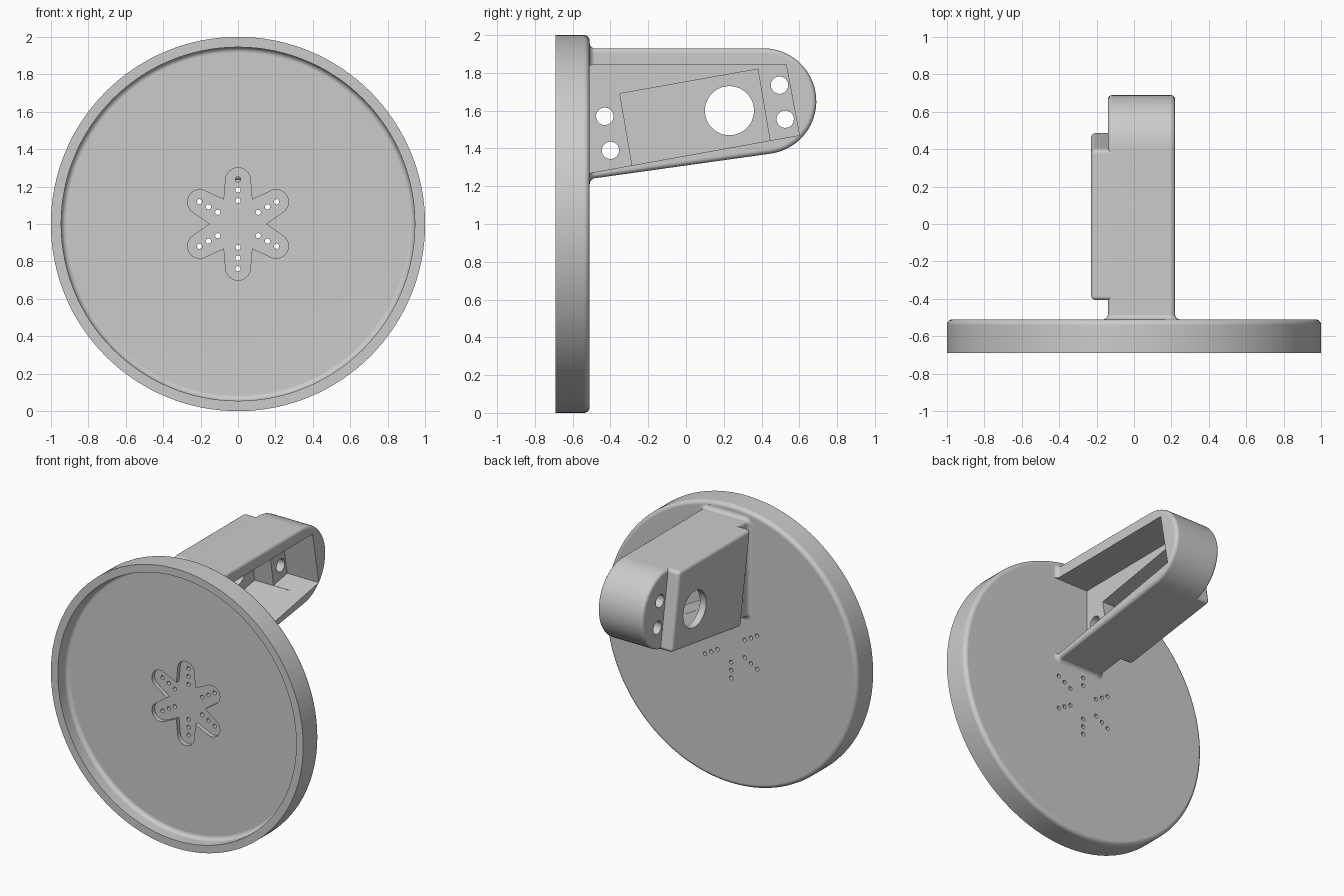
import bpy, bmesh
from math import sin, cos, pi, radians

if "Cube" in bpy.data.objects:
    bpy.data.objects.remove(bpy.data.objects["Cube"])

grey = bpy.data.materials.new("plain grey")
grey.diffuse_color = (0.6, 0.6, 0.6, 1)
grey.use_nodes = True
grey.node_tree.nodes["Principled BSDF"].inputs["Base Color"].default_value = grey.diffuse_color


def loft(name, rings):
    """Skin equal-length rings of points and cap both ends."""
    bm = bmesh.new()
    vs = [[bm.verts.new(p) for p in ring] for ring in rings]
    n = len(vs[0])
    for a, b in zip(vs, vs[1:]):
        for i in range(n):
            j = (i + 1) % n
            bm.faces.new((a[i], a[j], b[j], b[i]))
    bm.faces.new(vs[0])
    bm.faces.new(vs[-1])
    bmesh.ops.recalc_face_normals(bm, faces=bm.faces)
    me = bpy.data.meshes.new(name)
    bm.to_mesh(me)
    bm.free()
    me.materials.append(grey)
    ob = bpy.data.objects.new(name, me)
    bpy.context.collection.objects.link(ob)
    return ob


def prism_x(name, pts, x0, x1):
    return loft(name, [[(x, y, z) for y, z in pts] for x in (x0, x1)])


def prism_y(name, pts, y0, y1):
    return loft(name, [[(x, y, z) for x, z in pts] for y in (y0, y1)])


def arc(cx, cy, r, a0, a1, n):
    """Points along an arc, angles in degrees, both ends included."""
    return [(cx + r * cos(radians(a0 + (a1 - a0) * i / n)),
             cy + r * sin(radians(a0 + (a1 - a0) * i / n))) for i in range(n + 1)]


def circle(cx, cy, r, n=32):
    return arc(cx, cy, r, 0, 360, n)[:-1]


def apply_mod(ob, mod):
    bpy.context.view_layer.objects.active = ob
    bpy.ops.object.modifier_apply(modifier=mod.name)


def boolean(ob, other, op):
    m = ob.modifiers.new("bool", 'BOOLEAN')
    m.operation, m.solver, m.object = op, 'EXACT', other
    apply_mod(ob, m)
    bpy.data.objects.remove(other)


def bevel(ob, width):
    m = ob.modifiers.new("bevel", 'BEVEL')
    m.width, m.segments, m.limit_method = width, 4, 'ANGLE'
    m.angle_limit = radians(40)
    m.use_clamp_overlap = False
    apply_mod(ob, m)


def finish(ob):
    bpy.ops.object.select_all(action='DESELECT')
    ob.select_set(True)
    bpy.context.view_layer.objects.active = ob
    bpy.ops.object.shade_smooth_by_angle(angle=radians(30))
    m = ob.modifiers.new("flat faces", 'WEIGHTED_NORMAL')
    m.keep_sharp = True


# Disc: turned dish with a shallow front recess and rounded back edge
BACK, FLOOR = -0.51, -0.59
profile = [(0.3, FLOOR)]
profile += arc(0.915, FLOOR - 0.03, 0.03, 90, 0, 5)
profile += [(0.945, -0.69), (1.0, -0.69)]
profile += arc(0.97, BACK - 0.03, 0.03, 0, 90, 5)
profile += [(0.3, BACK)]
N = 128
disc = loft("disc", [[(r * cos(2 * pi * i / N), y, 1 + r * sin(2 * pi * i / N))
                      for i in range(N)] for r, y in profile])

# Six-armed pocket in the disc, with three small holes per arm
star, holes = [], []
for k in range(6):
    a = 90 + 60 * k
    c, s = cos(radians(a)), sin(radians(a))
    star += arc(0.235 * c, 1 + 0.235 * s, 0.066, a - 90, a + 90, 12)
    b = radians(a + 30)
    star.append((0.15 * cos(b), 1 + 0.15 * sin(b)))
    holes += [(d * c, 1 + d * s) for d in (0.125, 0.182, 0.238)]
boolean(disc, prism_y("star_cutter", star, -0.66, -0.56), 'DIFFERENCE')
for x, z in holes:
    boolean(disc, prism_y("hole_cutter", circle(x, z, 0.014, 16), -0.6, -0.4), 'DIFFERENCE')
finish(disc)


# Bracket: sloped arm with a round end
def under(y):
    return 1.24 + 0.142 * (y + 0.5)


side = [(-0.545, 1.93), (-0.545, under(-0.545))]
side += arc(0.41, 1.65, 0.28, -81.9, 90, 28)
bracket = prism_x("bracket", side, -0.14, 0.22)
bevel(bracket, 0.025)

# Raised housing on the left side of the arm
boss = prism_x("housing", [(-0.41, 1.929), (0.40, 1.929), (0.49, under(0.49) + 0.002),
                           (-0.30, under(-0.30) + 0.001)], -0.23, -0.07)
bevel(boss, 0.025)
boolean(bracket, boss, 'UNION')


# Concave fillet where the arm meets the disc
def flare_ring(y, off):
    r = 0.026 + off
    x0, x1, z0, z1 = -0.14 - off + r, 0.22 + off - r, under(y) - off + r, 1.93 + off - r
    pts = []
    for cx, cz, a in ((x1, z1, 0), (x0, z1, 90), (x0, z0, 180), (x1, z0, 270)):
        pts += arc(cx, cz, r, a, a + 90, 5)
    return [(x, y, z) for x, z in pts]


R = 0.03
rings = [flare_ring(-0.53, R)]
for i in range(7):
    t = pi / 2 * i / 6
    rings.append(flare_ring(BACK + R * (1 - cos(t)), R * (1 - sin(t)) - 0.001))
boolean(bracket, loft("flare", rings), 'UNION')

# Open pocket on the right side, then the tilted deep pocket behind it
cutters = [
    prism_x("pocket_cutter", [(-0.6, 1.84), (-0.6, 1.254), (0.6, 1.47), (0.53, 1.845)], -0.03, 0.4),
    prism_x("deep_cutter", [(-0.35, 1.69), (-0.285, 1.31), (0.445, 1.44), (0.38, 1.82)], -0.18, 0.1),
    prism_x("shaft_cutter", circle(0.23, 1.6, 0.13, 48), -0.4, 0.1),
]
# Four screw holes
for y, z in ((-0.43, 1.57), (-0.40, 1.39), (0.495, 1.735), (0.525, 1.555)):
    cutters.append(prism_x("screw_cutter", circle(y, z, 0.046), -0.4, 0.1))
for c in cutters:
    boolean(bracket, c, 'DIFFERENCE')
finish(bracket)
